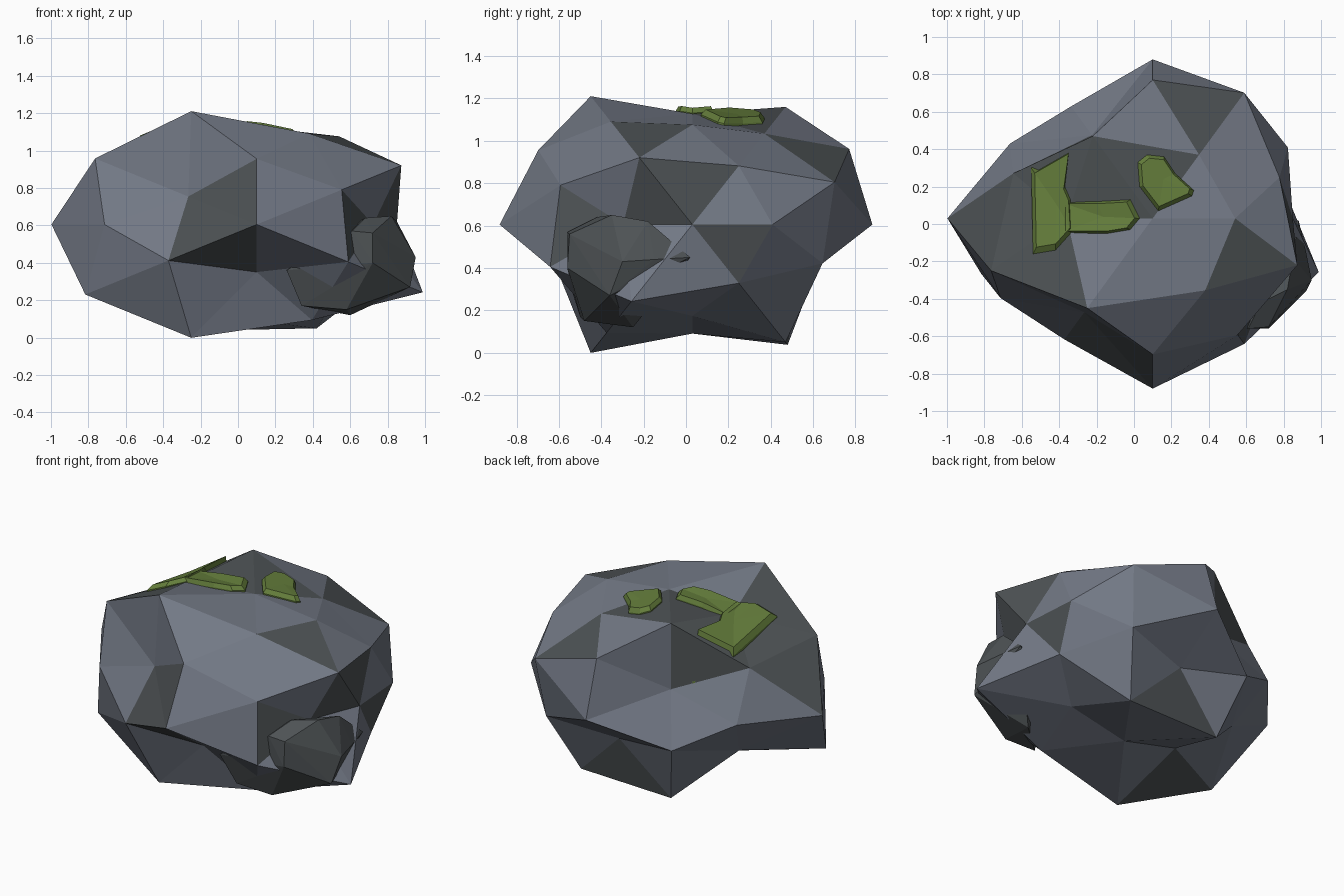
import bpy
import bmesh
from mathutils import Vector
from mathutils.bvhtree import BVHTree

if "Cube" in bpy.data.objects:
    bpy.data.objects.remove(bpy.data.objects["Cube"], do_unlink=True)


def material(name, rgb):
    mat = bpy.data.materials.new(name)
    mat.use_nodes = True
    mat.diffuse_color = (*rgb, 1)
    mat.node_tree.nodes["Principled BSDF"].inputs["Base Color"].default_value = (*rgb, 1)
    return mat


blue_grey = material("blue grey stone", (0.17, 0.19, 0.235))
dark_grey = material("dark grey stone", (0.075, 0.085, 0.09))
moss_green = material("moss green", (0.13, 0.21, 0.045))


def make_object(name, bm, *mats):
    bmesh.ops.recalc_face_normals(bm, faces=bm.faces)
    mesh = bpy.data.meshes.new(name)
    bm.to_mesh(mesh)
    for mat in mats:
        mesh.materials.append(mat)
    obj = bpy.data.objects.new(name, mesh)
    bpy.context.collection.objects.link(obj)
    return obj


def hull(bm):
    result = bmesh.ops.convex_hull(bm, input=bm.verts)
    loose = [v for v in result["geom_interior"] if isinstance(v, bmesh.types.BMVert)]
    bmesh.ops.delete(bm, geom=loose, context="VERTS")


# Corner families of a once-divided icosahedron; a corner is named by
# its family and the sign of each axis.
FAMILIES = {
    "X": (1, 0, 0), "Y": (0, 1, 0), "Z": (0, 0, 1),
    "A": (0.526, 0, 0.851), "B": (0, 0.851, 0.526), "C": (0.851, 0.526, 0),
    "P": (0.309, 0.5, 0.809), "Q": (0.809, 0.309, 0.5), "R": (0.5, 0.809, 0.309),
}
SIGN = {"+": 1, "-": -1, "0": 0}

# How far each corner of the rock is pushed out from the centre
RADII = {
    "X+00": .635, "X-00": .93, "Y0+0": .85, "Y0-0": .91, "Z00+": .67, "Z00-": .66,
    "A+0+": .71, "A-0+": .74, "A+0-": .65, "A-0-": .63,
    "B0++": .87, "B0-+": .855, "B0+-": .6, "B0--": .62,
    "C++0": .72, "C-+0": .76, "C+-0": .62, "C--0": .81,
    "P+++": .68, "P-++": .88, "P+-+": .77, "P--+": .96,
    "P++-": .88, "P-+-": .9, "P+--": .81, "P---": .96,
    "Q+++": .71, "Q-++": .78, "Q+-+": .81, "Q--+": .905,
    "Q++-": .71, "Q-+-": .68, "Q+--": .93, "Q---": .96,
    "R+++": .83, "R-++": .55, "R+-+": .77, "R--+": .62,
    "R++-": .76, "R-+-": .74, "R+--": .83, "R---": .8,
}

# Facets in the darker stone
DARK_FACETS = [
    "P+-+ A+0+ Q+-+", "Q+-+ Q+++ X+00", "Q+-+ X+00 C+-0", "X+00 C++0 Q++-",
    "P+++ B0++ R+++", "R+-+ R+-- C+-0", "Z00+ P+++ P-++", "A-0+ Z00+ P-++",
    "A-0+ P--+ Q--+", "A-0+ Q--+ Q-++", "X-00 Q--+ Q-++", "A-0+ P-++ Q-++",
    "P-++ Q-++ R-++", "Y0-0 B0-+ R--+", "Y0-0 R--+ R---", "Y0-0 R--- B0--",
    "B0+- P++- P-+-", "A-0- Q--- P---",
]
dark_sets = [set(text.split()) for text in DARK_FACETS]
CENTRE = Vector((0.1, 0.03, 0.605))
STRETCH = Vector((1.18, 1, 0.78))

# Main rock
bm = bmesh.new()
names = {}
for name in RADII:
    direction = [c * SIGN[s] for c, s in zip(FAMILIES[name[0]], name[1:])]
    names[bm.verts.new(direction)] = name
hull(bm)
for vert, name in names.items():
    vert.co = CENTRE + vert.co * STRETCH * RADII[name]
for face in bm.faces:
    face.material_index = int({names[v] for v in face.verts} in dark_sets)
surface = BVHTree.FromBMesh(bm)
make_object("main_rock", bm, blue_grey, dark_grey)

# Small boulder leaning on the front left corner
bm = bmesh.new()
for point in [
    (.61, -.56, .57), (.72, -.55, .56), (.72, -.56, .4), (.68, -.42, .64),
    (.82, -.35, .65), (.85, -.18, .62), (.95, -.3, .43), (.92, -.15, .44),
    (.92, -.36, .27), (.88, .02, .45), (.58, -.48, .15), (.34, -.5, .17),
    (.26, -.56, .36), (.6, -.25, .12), (.5, -.2, .4),
]:
    bm.verts.new(point)
hull(bm)
make_object("small_boulder", bm, dark_grey)


# Moss cushions follow the rock below them
def ground(x, y):
    hit = surface.ray_cast(Vector((x, y, 3)), Vector((0, 0, -1)))[0]
    return hit.z


def moss(name, outline, inset=0.86, height=0.035):
    bm = bmesh.new()
    mid = sum((Vector(p) for p in outline), Vector((0, 0))) / len(outline)
    rings = []
    for scale, lift in ((1, -0.03), (1, 0.008), (inset, height)):
        ring = []
        for p in outline:
            q = mid.lerp(Vector(p), scale)
            ring.append(bm.verts.new((q.x, q.y, ground(q.x, q.y) + lift)))
        rings.append(ring)
    count = len(outline)
    for low, high in zip(rings, rings[1:]):
        for i in range(count):
            j = (i + 1) % count
            bm.faces.new((low[i], low[j], high[j], high[i]))
    top = bm.verts.new((mid.x, mid.y, ground(*mid) + height))
    for i in range(count):
        bm.faces.new((rings[-1][i], rings[-1][(i + 1) % count], top))
    bm.faces.new(rings[0][::-1])
    make_object(name, bm, moss_green)


moss("moss_leaf", [(-.54, -.16), (-.42, -.14), (-.33, -.04), (-.34, .13),
                   (-.37, .2), (-.34, .42), (-.55, .3)])
moss("moss_bar", [(-.4, -.05), (-.14, -.05), (-.02, -.03), (.03, .03),
                  (-.02, .13), (-.2, .12), (-.4, .12)])
moss("moss_patch", [(.02, .33), (.03, .2), (.13, .07), (.31, .15),
                    (.32, .18), (.22, .27), (.16, .36), (.07, .37)])
